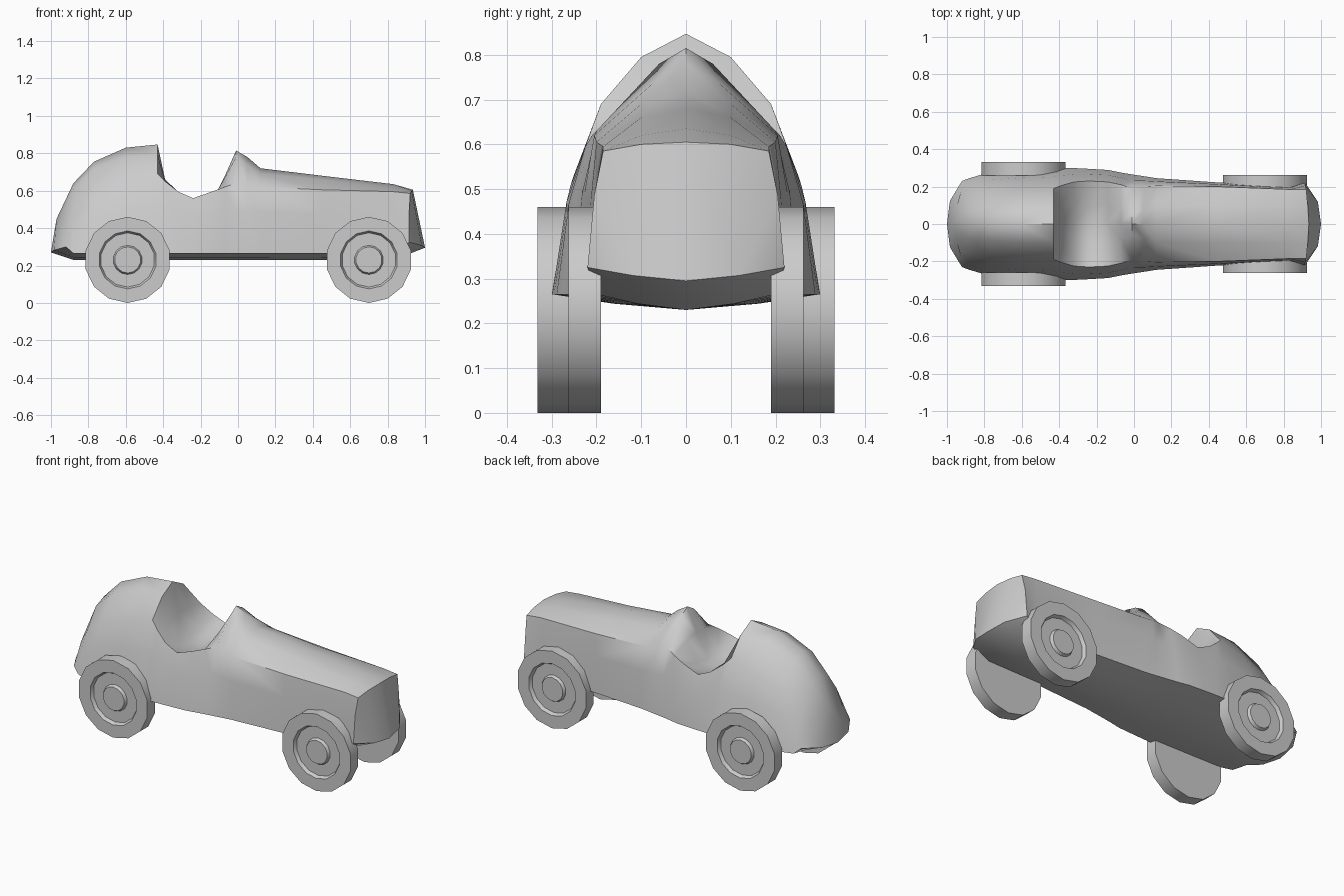
import bpy, bmesh, math

if "Cube" in bpy.data.objects:
    bpy.data.objects.remove(bpy.data.objects["Cube"])


def finish(name, bm, angle):
    bmesh.ops.remove_doubles(bm, verts=bm.verts, dist=1e-5)
    bmesh.ops.recalc_face_normals(bm, faces=bm.faces)
    me = bpy.data.meshes.new(name)
    bm.to_mesh(me)
    bm.free()
    ob = bpy.data.objects.new(name, me)
    bpy.context.collection.objects.link(ob)
    bpy.ops.object.select_all(action='DESELECT')
    ob.select_set(True)
    bpy.context.view_layer.objects.active = ob
    bpy.ops.object.shade_smooth_by_angle(angle=math.radians(angle))
    return ob


def half_section(xt, xs, xu, zt, y1, z1, y2, z2, yb, zb, zu):
    # half outline from the top centre, down the side, to the bottom centre
    ym = y2 + (yb - y2) * 0.57
    zm = z2 + (zb - z2) * 0.38
    return [(xt, 0, zt), (xt * 0.7 + xs * 0.3, y1, z1), (xt * 0.3 + xs * 0.7, y2, z2),
            (xs, ym, zm), (xs, yb, zb),
            (xs + (xu - xs) * 0.8, yb * 0.54, zu + (zb - zu) * 0.4), (xu, 0, zu)]


# Body: x, top z, inner shoulder y z, outer shoulder y z, lower half width
rows = [
    (-0.88, 0.64, 0.08, 0.61, 0.16, 0.50, 0.245),
    (-0.77, 0.755, 0.09, 0.715, 0.18, 0.58, 0.277),
    (-0.60, 0.83, 0.10, 0.78, 0.19, 0.64, 0.29),
    (-0.43, 0.847, 0.10, 0.795, 0.19, 0.69, 0.298),
    (-0.39, 0.66, 0.10, 0.66, 0.205, 0.65, 0.30),
    (-0.32, 0.55, 0.10, 0.56, 0.225, 0.595, 0.299),
    (-0.24, 0.51, 0.10, 0.52, 0.23, 0.56, 0.295),
    (-0.14, 0.54, 0.10, 0.55, 0.225, 0.595, 0.289),
    (-0.07, 0.68, 0.08, 0.67, 0.21, 0.62, 0.275),
    (-0.01, 0.815, 0.06, 0.78, 0.19, 0.64, 0.265),
    (0.05, 0.78, 0.07, 0.74, 0.20, 0.63, 0.256),
    (0.12, 0.72, 0.10, 0.69, 0.205, 0.62, 0.245),
    (0.45, 0.68, 0.10, 0.66, 0.20, 0.605, 0.222),
    (0.83, 0.635, 0.10, 0.62, 0.185, 0.595, 0.20),
]
sections = [half_section(-0.97, -0.92, -1.0, 0.45, 0.07, 0.44, 0.14, 0.41, 0.23, 0.30, 0.27)]
for x, zt, y1, z1, y2, z2, yb in rows:
    sections.append(half_section(x, x, x, zt, y1, z1, y2, z2, yb, 0.265, 0.23))
sections.append(half_section(0.935, 0.915, 1.0, 0.605, 0.10, 0.60, 0.185, 0.585, 0.22, 0.325, 0.295))

bm = bmesh.new()
for side in (1, -1):
    grid = [[bm.verts.new((x, side * y, z)) for x, y, z in s] for s in sections]
    for a, b in zip(grid, grid[1:]):
        for i in range(len(a) - 1):
            bm.faces.new((a[i], a[i + 1], b[i + 1], b[i]))
    # nose and tail faces
    for s in (grid[0], grid[-1]):
        bm.faces.new((s[0], s[1], s[5], s[6]))
        bm.faces.new((s[1], s[2], s[3], s[5]))
        bm.faces.new((s[3], s[4], s[5]))
finish("car_body", bm, 50)


# Wheels: lathed profile (radius, distance in from the outer face)
def wheel(name, x, y_outer, side, width=0.072, n=14):
    profile = [(0, width), (0.23, width), (0.23, 0), (0.155, 0), (0.145, 0.02),
               (0.078, 0.02), (0.070, 0.003), (0, 0.003)]
    bm = bmesh.new()
    rings = []
    for k in range(n):
        t = 2 * math.pi * k / n
        rings.append([bm.verts.new((x + r * math.sin(t), side * (y_outer - d),
                                    0.23 + r * math.cos(t))) for r, d in profile])
    for k in range(n):
        a, b = rings[k], rings[(k + 1) % n]
        for i in range(len(profile) - 1):
            bm.faces.new((a[i], a[i + 1], b[i + 1], b[i]))
    finish(name, bm, 30)


for label, x, y in (("rear", -0.59, 0.332), ("front", 0.70, 0.262)):
    wheel(label + "_wheel_right", x, y, -1)
    wheel(label + "_wheel_left", x, y, 1)
